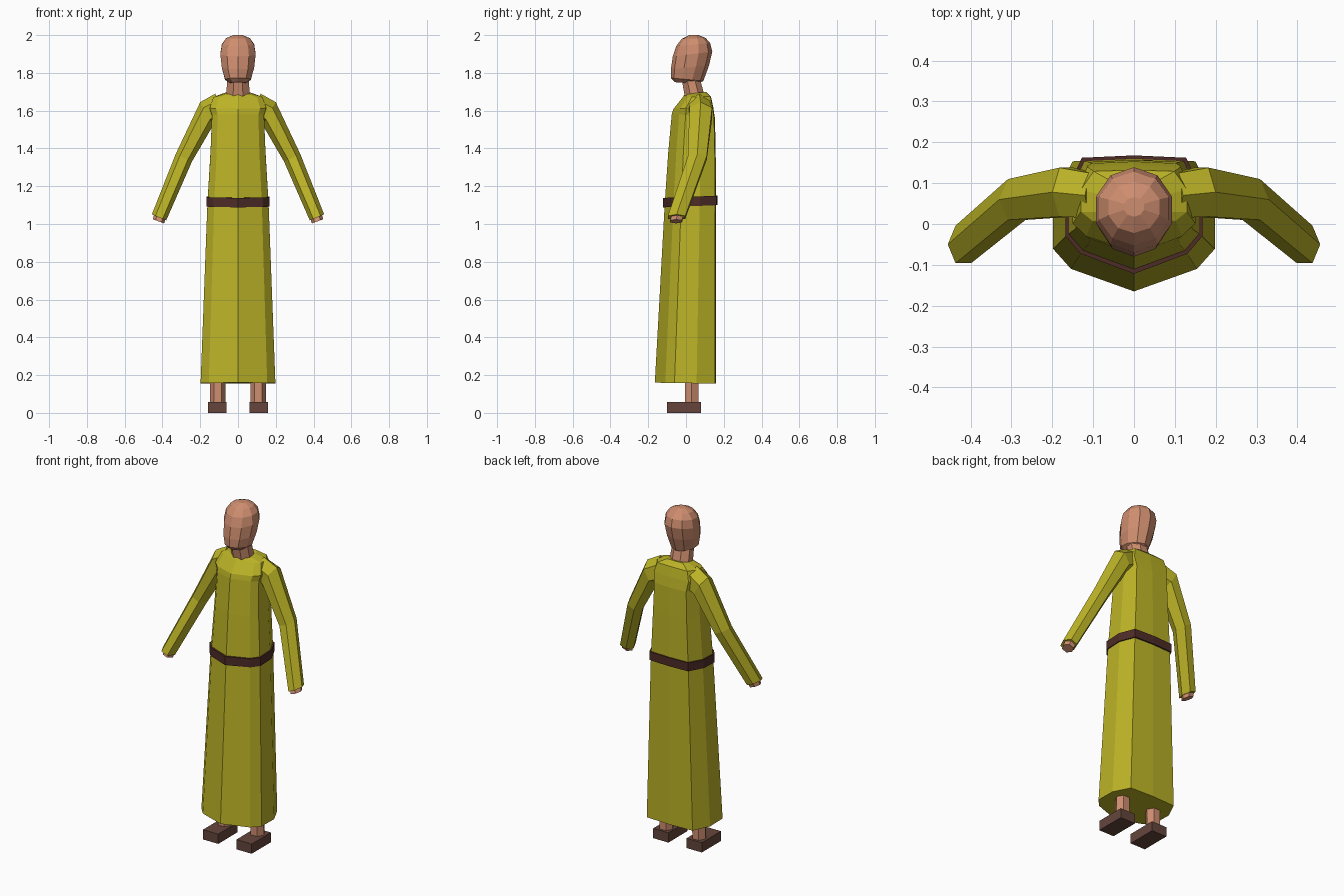
import bpy, bmesh
from math import sin, cos, tau
from mathutils import Vector

if "Cube" in bpy.data.objects:
    bpy.data.objects.remove(bpy.data.objects["Cube"])


def material(name, rgb):
    m = bpy.data.materials.new(name)
    m.diffuse_color = (*rgb, 1)
    m.use_nodes = True
    m.node_tree.nodes["Principled BSDF"].inputs["Base Color"].default_value = m.diffuse_color
    return m


CLOTH = material("yellow_cloth", (0.50, 0.45, 0.02))
SKIN = material("skin", (0.62, 0.27, 0.16))
LEATHER = material("belt_leather", (0.075, 0.025, 0.02))
SHOE = material("shoe_leather", (0.13, 0.06, 0.045))


def loft(name, rings, mat, mirror=False):
    """Skin a list of equal-length rings and cap both ends."""
    bm = bmesh.new()
    vr = [[bm.verts.new(p) for p in ring] for ring in rings]
    n = len(vr[0])
    for a, b in zip(vr, vr[1:]):
        for i in range(n):
            j = (i + 1) % n
            bm.faces.new((a[i], a[j], b[j], b[i]))
    bm.faces.new(vr[0])
    bm.faces.new(vr[-1])
    bmesh.ops.recalc_face_normals(bm, faces=bm.faces)
    me = bpy.data.meshes.new(name)
    bm.to_mesh(me)
    bm.free()
    me.materials.append(mat)
    ob = bpy.data.objects.new(name, me)
    bpy.context.collection.objects.link(ob)
    if mirror:
        ob.modifiers.new("mirror", 'MIRROR').use_mirror_merge = False
    return ob


def robe_ring(z_front, z_back, w, yf, yb, bow=0.17):
    """Ten-sided robe section: bowed front, flatter back."""
    d = yb - yf
    half = [(0, 0), (0.78, bow), (1, 0.32), (1, 0.68), (0.76, 0.98), (0, 1)]
    pts = half + [(-x, t) for x, t in half[-2:0:-1]]
    return [(x * w, yf + t * d, z_front + t * (z_back - z_front)) for x, t in pts]


def oval(c, u, v, n, start=0.0):
    """Ring around c spanned by half-axes u and v."""
    c, u, v = Vector(c), Vector(u), Vector(v)
    return [c + u * cos(start + tau * i / n) + v * sin(start + tau * i / n) for i in range(n)]


# Robe, hem to collar
loft("robe", [robe_ring(*r) for r in [
    (0.16, 0.155, 0.198, -0.165, 0.160),
    (1.10, 1.11, 0.162, -0.113, 0.160),
    (1.38, 1.40, 0.145, -0.094, 0.157),
    (1.585, 1.56, 0.138, -0.075, 0.153),
    (1.61, 1.62, 0.150, -0.066, 0.144),
    (1.67, 1.675, 0.130, -0.018, 0.132),
    (1.685, 1.70, 0.068, -0.008, 0.105)]], CLOTH)

# Belt
loft("belt", [robe_ring(z, z + 0.012, 0.168, -0.122, 0.168) for z in (1.088, 1.138)], LEATHER)

# Sleeves, bent forward at the elbow
loft("sleeves", [oval(c, u, (0, ry / 0.866, 0), 6) for c, u, ry in [
    ((0.100, 0.070, 1.615), (0.020, 0, 0.075), 0.055),
    ((0.165, 0.078, 1.585), (0.035, 0, 0.060), 0.060),
    ((0.287, 0.060, 1.350), (0.043, 0, 0.020), 0.050),
    ((0.418, -0.050, 1.035), (0.038, 0, 0.016), 0.046)]], CLOTH, True)

# Hands
loft("hands", [oval(c, u, (0, 0.036, 0.0), 6) for c, u in [
    ((0.408, -0.038, 1.060), (0.032, 0, 0.012)),
    ((0.421, -0.053, 1.014), (0.030, 0, 0.011))]], SKIN, True)

# Neck
loft("neck", [oval((0, y, z), (r, 0, 0), (0, r * 0.85, t), 8, tau / 16) for y, z, r, t in [
    (0.050, 1.66, 0.068, 0.0), (0.025, 1.77, 0.062, 0.0)]], SKIN)

# Head, chin to crown; each ring tilts up or down towards the back
loft("head", [oval((0, (yf + yb) / 2, z), (w, 0, 0), (0, (yb - yf) / 2, t), 10, tau / 4)
              for z, w, yf, yb, t in [
    (1.747, 0.045, -0.060, 0.060, -0.004),
    (1.765, 0.072, -0.080, 0.092, -0.008),
    (1.830, 0.090, -0.080, 0.122, 0.010),
    (1.900, 0.098, -0.070, 0.139, 0.012),
    (1.950, 0.090, -0.052, 0.128, 0.008),
    (1.983, 0.066, -0.022, 0.104, 0.002),
    (2.000, 0.026, 0.018, 0.066, 0.0)]], SKIN)

# Ankles
loft("ankles", [oval((x, 0.03, z), (0.041, 0, 0), (0, 0.041, 0), 6) for x, z in
                [(0.108, 0.05), (0.106, 0.22)]], SKIN, True)

# Shoes
loft("shoes", [[(0.06, -0.10, z), (0.16, -0.10, z), (0.16, 0.08, z), (0.06, 0.08, z)]
               for z in (0.0, 0.058)], SHOE, True)
